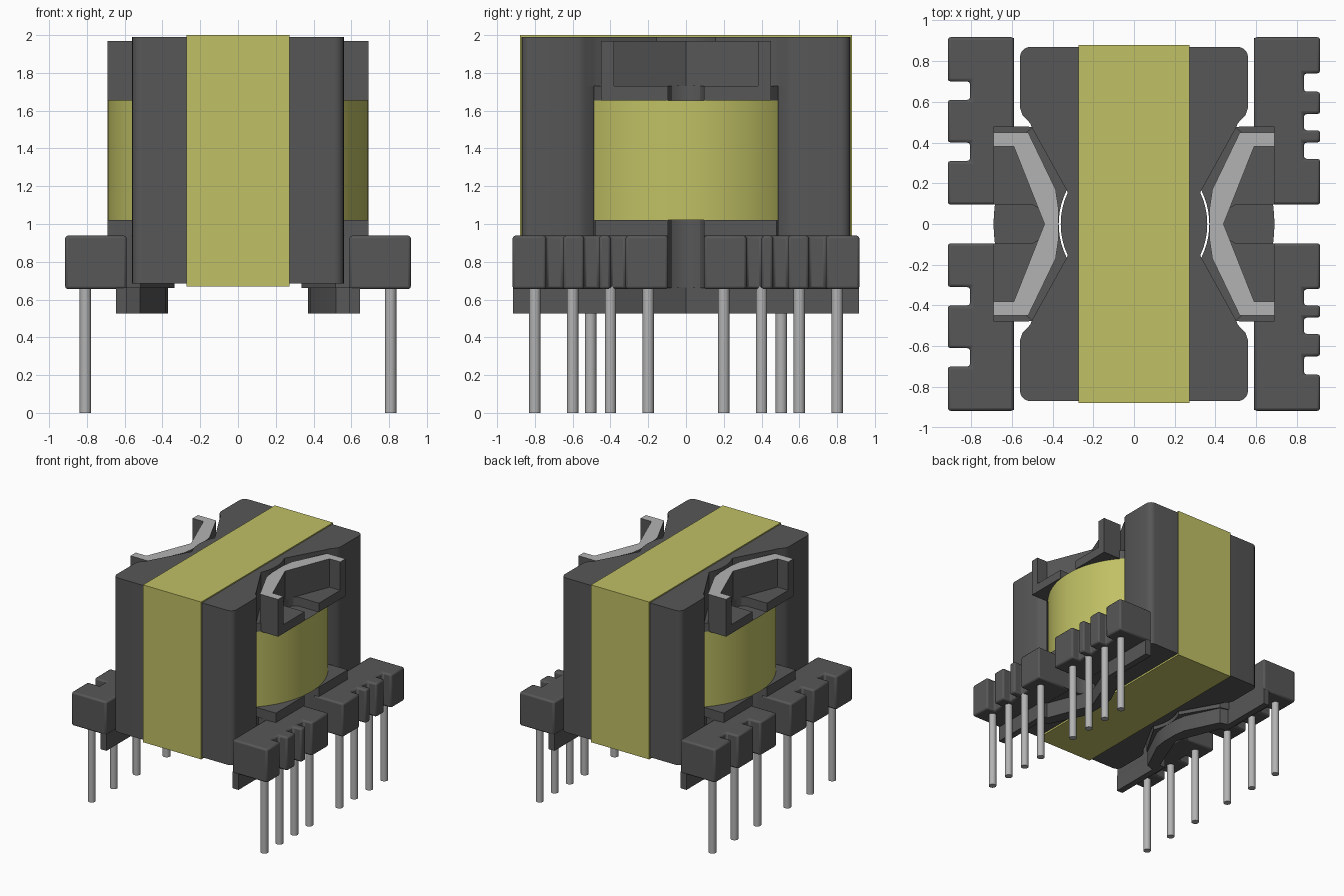
import bpy, bmesh, math

cube = bpy.data.objects.get("Cube")
if cube:
    bpy.data.objects.remove(cube, do_unlink=True)


def material(name, rgb):
    m = bpy.data.materials.new(name)
    m.use_nodes = True
    m.diffuse_color = (*rgb, 1)
    bsdf = next(n for n in m.node_tree.nodes if n.type == 'BSDF_PRINCIPLED')
    bsdf.inputs["Base Color"].default_value = (*rgb, 1)
    bsdf.inputs["Roughness"].default_value = 0.6
    return m


DARK = material("dark grey", (0.095, 0.095, 0.095))
YELLOW = material("tape yellow", (0.53, 0.53, 0.13))
SILVER = material("light grey", (0.45, 0.45, 0.45))


def finish(bm, name, mats, rule=None, bevel=0):
    """Turn a bmesh into a named object; rule gives each face its material slot."""
    bmesh.ops.recalc_face_normals(bm, faces=bm.faces)
    bm.normal_update()
    if rule:
        for f in bm.faces:
            f.material_index = rule(f)
    me = bpy.data.meshes.new(name)
    bm.to_mesh(me)
    bm.free()
    for m in mats:
        me.materials.append(m)
    ob = bpy.data.objects.new(name, me)
    bpy.context.collection.objects.link(ob)
    bpy.ops.object.select_all(action='DESELECT')
    ob.select_set(True)
    bpy.context.view_layer.objects.active = ob
    if bevel:
        mod = ob.modifiers.new("Bevel", 'BEVEL')
        mod.width, mod.segments = bevel, 2
        mod.limit_method, mod.angle_limit = 'ANGLE', math.radians(50)
    bpy.ops.object.shade_smooth_by_angle(angle=math.radians(30))
    return ob


def prism(name, pts, z0, z1, mats, rule=None, bevel=0):
    """Extrude an XY outline from z0 to z1."""
    bm = bmesh.new()
    face = bm.faces.new([bm.verts.new((x, y, z0)) for x, y in pts])
    up = bmesh.ops.extrude_face_region(bm, geom=[face])["geom"]
    bmesh.ops.translate(bm, vec=(0, 0, z1 - z0),
                        verts=[v for v in up if isinstance(v, bmesh.types.BMVert)])
    return finish(bm, name, mats, rule, bevel)


def arc(cx, cy, r, a0, a1, n):
    return [(cx + r * math.cos(math.radians(a0 + (a1 - a0) * i / n)),
             cy + r * math.sin(math.radians(a0 + (a1 - a0) * i / n))) for i in range(n + 1)]


def mirror_y(pts):
    """Close a half outline whose first and last points lie on y = 0."""
    return pts + [(x, -y) for x, y in reversed(pts[1:-1])]


def flip(pts, sx, sy=1):
    return [(x * sx, y * sy) for x, y in pts]


# Ferrite core: two waisted plates, two outer legs, round centre post
shoulder = arc(0.51, 0.82, 0.05, 90, 0, 5) + [(0.56, 0.57), (0.548, 0.535), (0.51, 0.495)]
quarter = shoulder + [(0.50, 0.47), (0.325, 0.155)] + arc(0, 0, 0.36, 25, 0, 5)
side = quarter + flip(quarter[:-1], 1, -1)[::-1]
outline = side + flip(side, -1)[::-1]
prism("core_bottom_plate", outline, 0.685, 0.94, [DARK])
prism("core_top_plate", outline, 1.73, 1.99, [DARK])
prism("core_center_post", arc(0, 0, 0.36, 0, 354, 59), 0.94, 1.73, [DARK])
leg = shoulder + arc(0, 0, 0.70, 44, 136, 24) + flip(shoulder, -1)[::-1]
for sy, label in ((1, "back"), (-1, "front")):
    prism("core_leg_" + label, flip(leg, 1, sy), 0.94, 1.73, [DARK])

# Tape band wrapped around the core
for name, y0, y1, z0, z1 in (("top", -0.88, 0.88, 1.985, 2.0), ("bottom", -0.88, 0.88, 0.67, 0.69),
                             ("front", -0.88, -0.865, 0.69, 1.985),
                             ("back", 0.865, 0.88, 0.69, 1.985)):
    prism("tape_" + name, [(-0.272, y0), (0.272, y0), (0.272, y1), (-0.272, y1)], z0, z1, [YELLOW])

# Winding: ring with a taped outer surface and dark ends
bm = bmesh.new()
N = 96
rings = [[bm.verts.new((x, y, z)) for x, y in arc(0, 0, r, 0, 360 - 360 / N, N - 1)]
         for r, z in ((0.37, 1.02), (0.69, 1.02), (0.69, 1.655), (0.37, 1.655))]
for k in range(4):
    a, b = rings[k], rings[(k + 1) % 4]
    for i in range(N):
        j = (i + 1) % N
        bm.faces.new((a[i], a[j], b[j], b[i]))
finish(bm, "winding", [DARK, YELLOW],
       lambda f: 1 if abs(f.normal.z) < 0.5 and f.calc_center_median().xy.length > 0.6 else 0)

# Bobbin outlines for one side, upper half
slot = [(0.50, 0.095), (0.465, 0.075), (0.447, 0.04), (0.44, 0)]


def flange(half):
    return mirror_y(arc(0, 0, 0.37, 0, 60, 12) + [(0.345, 0.597), (0.50, 0.475), (0.53, half),
                    (0.69, half), (0.69, 0.095)] + slot)


v_outer = [(0.37, 0), (0.37, 0.07), (0.385, 0.17), (0.52, 0.45)]
v_inner = [(0.59, 0.38), (0.44, 0)]
clip = mirror_y(v_outer + [(0.69, 0.45), (0.69, 0.38)] + v_inner)
skirt = mirror_y(v_outer + [(0.59, 0.47), (0.59, 0.915), (0.645, 0.915), (0.645, 0.38)] + v_inner)
body = mirror_y(arc(0, 0, 0.37, 0, 25, 5) + [(0.515, 0.46), (0.595, 0.48), (0.65, 0.48),
                (0.65, 0.095)] + slot)


def rail(notches, depth):
    """Pin rail half with wire notches along the outer edge."""
    pts = [(0.59, 0.095), (0.915, 0.095)]
    for y0, y1 in notches:
        pts += [(0.915, y0), (0.915 - depth, y0), (0.915 - depth, y1), (0.915, y1)]
    return pts + [(0.915, 0.918), (0.59, 0.918)]


layout = ((1, "left", ((0.32, 0.40), (0.46, 0.54), (0.65, 0.74)), 0.08, (0.2, 0.4, 0.6, 0.8)),
          (-1, "right", ((0.31, 0.40), (0.61, 0.70)), 0.11, (0.2, 0.505, 0.8)))
for sx, label, notches, depth, pins in layout:
    prism("upper_flange_" + label, flip(flange(0.45), sx), 1.655, 1.73, [DARK])
    prism("lower_flange_" + label, flip(flange(0.48), sx), 0.94, 1.02, [DARK])
    prism("upper_clip_" + label, flip(clip, sx), 1.73, 1.97, [DARK, SILVER],
          lambda f: 1 if f.normal.z > 0.5 else 0)
    prism("lower_body_" + label, flip(body, sx), 0.66, 0.94, [DARK])
    prism("lower_skirt_" + label, flip(skirt, sx), 0.525, 0.665, [DARK])
    for sy, end in ((1, "back"), (-1, "front")):
        prism(f"pin_rail_{label}_{end}", flip(rail(notches, depth), sx, sy),
              0.655, 0.938, [DARK], bevel=0.014)
        # Round terminal pins
        for i, y in enumerate(pins):
            prism(f"pin_{label}_{end}_{i + 1}", arc(sx * 0.808, sy * y, 0.03, 0, 345, 23),
                  0, 0.67, [SILVER])
